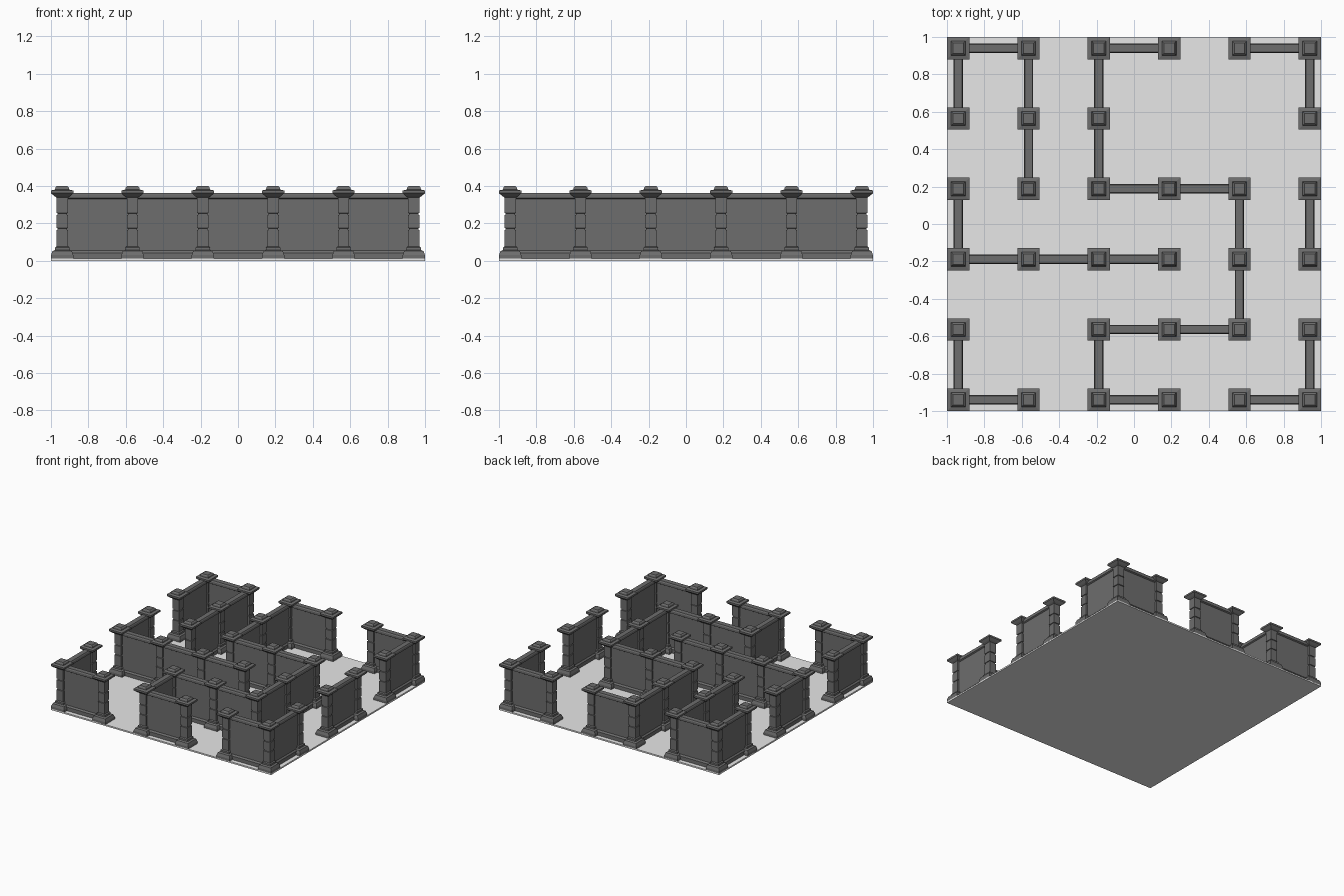
import bpy
import bmesh

cube = bpy.data.objects.get("Cube")
if cube:
    bpy.data.objects.remove(cube, do_unlink=True)


def make_material(name, value):
    mat = bpy.data.materials.new(name)
    mat.use_nodes = True
    colour = (value, value, value, 1)
    mat.diffuse_color = colour
    mat.node_tree.nodes["Principled BSDF"].inputs["Base Color"].default_value = colour
    return mat


dark_stone = make_material("dark stone", 0.155)
pale_floor = make_material("pale floor", 0.8)


def loft(name, rings, mat):
    """Stack rectangular rings (half x, half y, z) into a closed mesh."""
    bm = bmesh.new()
    loops = [[bm.verts.new((sx * hx, sy * hy, z))
              for sx, sy in ((-1, -1), (1, -1), (1, 1), (-1, 1))]
             for hx, hy, z in rings]
    for low, high in zip(loops, loops[1:]):
        for i in range(4):
            j = (i + 1) % 4
            bm.faces.new((low[i], low[j], high[j], high[i]))
    bm.faces.new(loops[0][::-1])
    bm.faces.new(loops[-1])
    mesh = bpy.data.meshes.new(name)
    bm.to_mesh(mesh)
    bm.free()
    mesh.materials.append(mat)
    return mesh


def place(name, mesh, x=0, y=0, turn=0):
    obj = bpy.data.objects.new(name, mesh)
    obj.location = (x, y, 0)
    obj.rotation_euler.z = turn
    bpy.context.collection.objects.link(obj)


STEP = 0.376


def grid(i):
    return (i - 2.5) * STEP


# Thin floor slab
place("floor", loft("floor", [(1, 1, 0), (1, 1, 0.012)], pale_floor))

# Pillar: flared base, grooved shaft, stepped cap
profile = [(0.06, 0.008), (0.06, 0.03), (0.052, 0.052), (0.038, 0.058),
           (0.038, 0.072), (0.03, 0.078)]
for z in (0.17, 0.25):
    profile += [(0.03, z - 0.006), (0.025, z - 0.004),
                (0.025, z + 0.004), (0.03, z + 0.006)]
profile += [(0.03, 0.338), (0.042, 0.346), (0.06, 0.362), (0.06, 0.376),
            (0.038, 0.381), (0.036, 0.392), (0.028, 0.4)]
pillar = loft("pillar", [(h, h, z) for h, z in profile], dark_stone)

# Grid rows from front to back, listing which columns carry a pillar
rows = ["012345", "02345", "012345", "012345", "0125", "012345"]
for j, row in enumerate(rows):
    for c in row:
        place("pillar", pillar, grid(int(c)), grid(j))

# Wall panel: plinth, recessed body, coping
panel = [(0.025, 0.01), (0.025, 0.042), (0.015, 0.054), (0.015, 0.33),
         (0.025, 0.336), (0.025, 0.354), (0.02, 0.364)]
wall = loft("wall", [(STEP / 2, h, z) for h, z in panel], dark_stone)

# Line index mapped to the spans that are walled, starting at each column or row
across = {0: "024", 1: "23", 2: "012", 3: "23", 5: "024"}
along = {0: "024", 1: "34", 2: "034", 4: "12", 5: "024"}
for line, spans in across.items():
    for s in spans:
        place("wall_across", wall, grid(int(s) + 0.5), grid(line))
for line, spans in along.items():
    for s in spans:
        place("wall_along", wall, grid(line), grid(int(s) + 0.5), 1.5707963)
